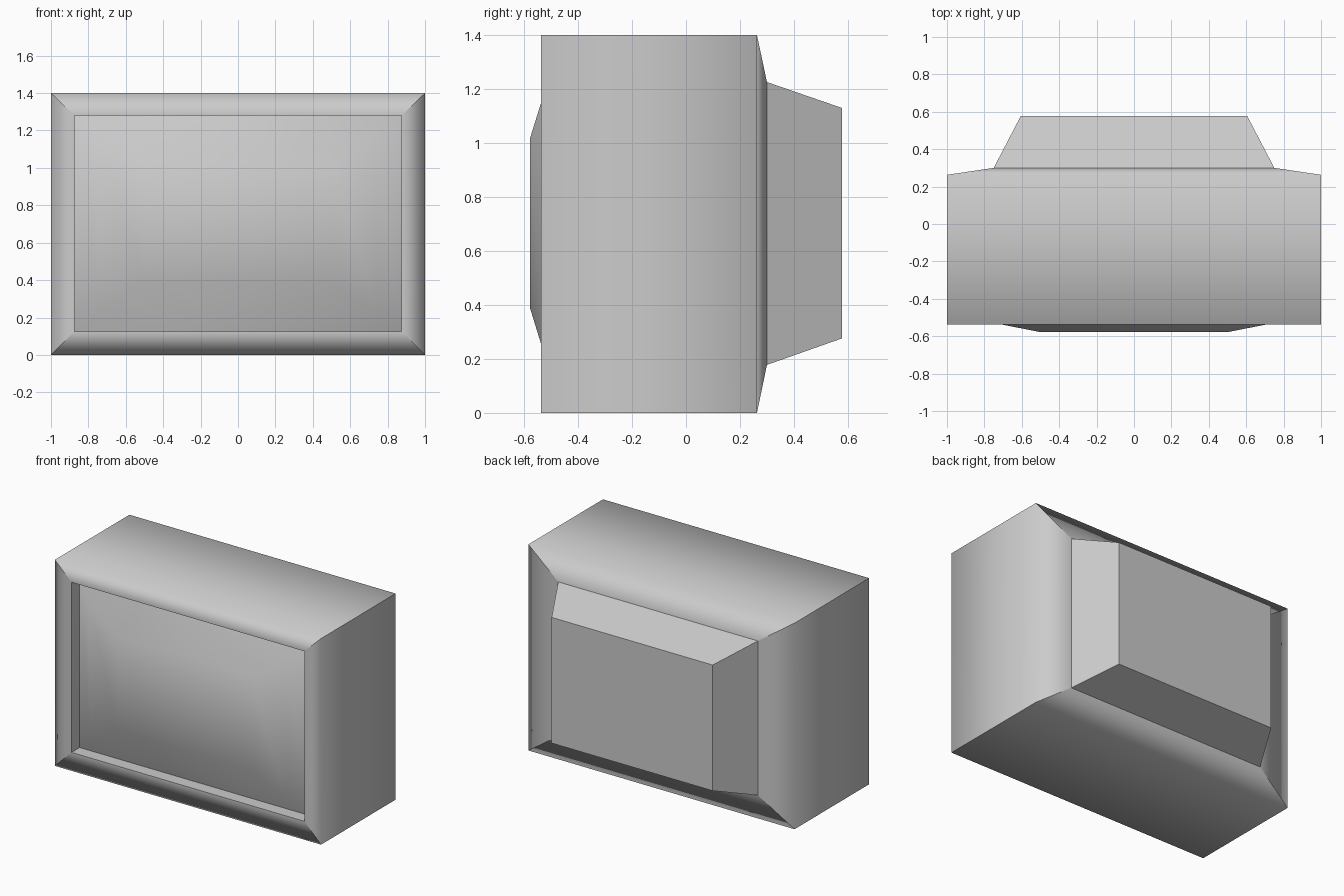
import bpy, bmesh

if "Cube" in bpy.data.objects:
    bpy.data.objects.remove(bpy.data.objects["Cube"])

grey = bpy.data.materials.new("light_grey")
grey.diffuse_color = (0.6, 0.6, 0.6, 1)
grey.use_nodes = True
grey.node_tree.nodes["Principled BSDF"].inputs["Base Color"].default_value = grey.diffuse_color


def loft(name, rings, sharp_rings=(), sharp_corners=True, cap=False):
    """Skin rectangular rings (y, half width, bottom z, top z), front to back."""
    bm = bmesh.new()
    loops = [[bm.verts.new(p) for p in ((-w, y, a), (w, y, a), (w, y, b), (-w, y, b))]
             for y, w, a, b in rings]
    for r0, r1 in zip(loops, loops[1:]):
        for i in range(4):
            j = (i + 1) % 4
            bm.faces.new((r0[i], r0[j], r1[j], r1[i]))
            if sharp_corners:
                bm.edges.get((r0[i], r1[i])).smooth = False
    if cap:
        bm.faces.new(loops[-1][::-1])
    for f in bm.faces:
        f.smooth = True
    for k in sharp_rings:
        for i in range(4):
            bm.edges.get((loops[k][i], loops[k][(i + 1) % 4])).smooth = False
    mesh = bpy.data.meshes.new(name)
    bm.to_mesh(mesh)
    bm.free()
    mesh.materials.append(grey)
    obj = bpy.data.objects.new(name, mesh)
    bpy.context.collection.objects.link(obj)
    return obj


# Casing: recess wall, front frame, sides and shallow rear slope
loft("casing", [(-0.45, 0.875, 0.125, 1.28), (-0.537, 0.875, 0.125, 1.28),
                (-0.537, 1.0, 0.0, 1.4), (0.263, 1.0, 0.0, 1.4),
                (0.30, 0.75, 0.178, 1.226)], sharp_rings=(1,))

# Tapered tube housing on the back
loft("back_housing", [(0.30, 0.75, 0.178, 1.226), (0.578, 0.605, 0.276, 1.13)],
     sharp_rings=(0, 1), cap=True)

# Bulging screen, built from its centre outwards so it faces the front
screen = loft("screen", [(-0.45, 0.875, 0.125, 1.28), (-0.531, 0.74, 0.236, 1.169),
                         (-0.578, 0.5, 0.388, 1.018)], sharp_corners=False, cap=True)
screen.data.flip_normals()
